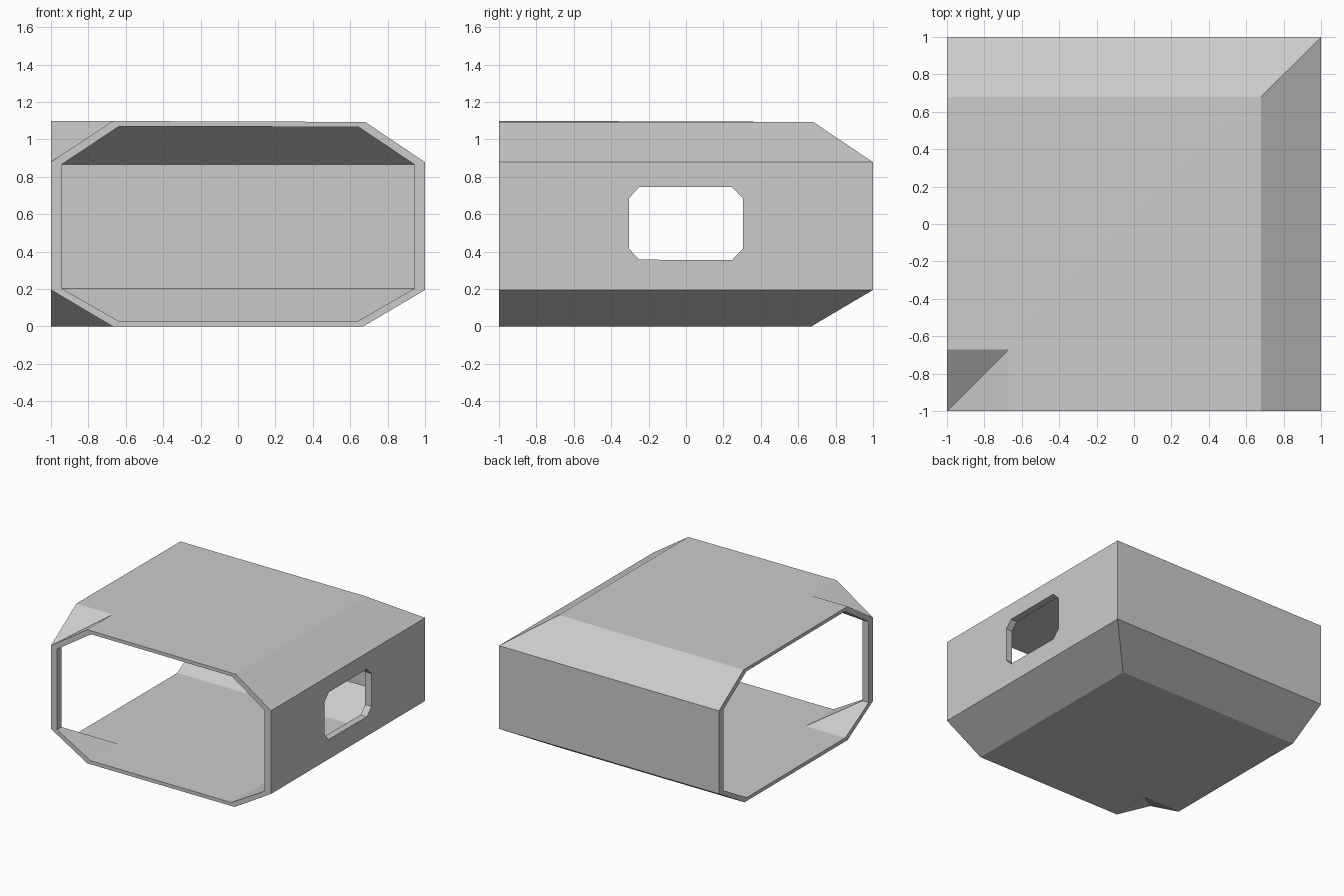
import bpy, bmesh

if "Cube" in bpy.data.objects:
    bpy.data.objects.remove(bpy.data.objects["Cube"])

# Cross-sections (offset across the tunnel, height)
OUTER = [(-1, .195), (-.67, 0), (.67, 0), (1, .195),
         (1, .878), (.68, 1.093), (-.67, 1.098), (-1, .88)]
INNER = [(-.943, .203), (-.64, .03), (.64, .028), (.943, .203),
         (.943, .866), (.645, 1.066), (-.635, 1.07), (-.943, .866)]
# Window outline (y, z)
WINDOW = [(-.305, .415), (-.25, .357), (.245, .354), (.305, .415),
          (.305, .685), (.245, .745), (-.25, .745), (-.305, .685)]


def make_object(name, bm):
    bmesh.ops.recalc_face_normals(bm, faces=bm.faces)
    mesh = bpy.data.meshes.new(name)
    bm.to_mesh(mesh)
    bm.free()
    obj = bpy.data.objects.new(name, mesh)
    bpy.context.collection.objects.link(obj)
    return obj


def bridge(bm, a, b):
    n = len(a)
    for i in range(n):
        j = (i + 1) % n
        bm.faces.new((a[i], a[j], b[j], b[i]))


def mitred_loops(bm, profile):
    # front opening, mitre at the corner, left opening
    stations = (lambda s: (s, -1), lambda s: (s, s), lambda s: (-1, s))
    return [[bm.verts.new((*f(s), z)) for s, z in profile] for f in stations]


# Corner tunnel shell: outer and inner skins joined by rims at both openings
bm = bmesh.new()
outer, inner = mitred_loops(bm, OUTER), mitred_loops(bm, INNER)
for skin in (outer, inner):
    bridge(bm, skin[0], skin[1])
    bridge(bm, skin[1], skin[2])
bridge(bm, outer[0], inner[0])
bridge(bm, outer[2], inner[2])
bmesh.ops.remove_doubles(bm, verts=bm.verts, dist=1e-5)
shell = make_object("corner_tunnel_shell", bm)

# Window cutter through the right wall
bm = bmesh.new()
near, far = [[bm.verts.new((x, y, z)) for y, z in WINDOW] for x in (.8, 1.2)]
bridge(bm, near, far)
bm.faces.new(near)
bm.faces.new(far)
cutter = make_object("window_cutter", bm)
cutter.hide_render = True

# Cut the window
cut = shell.modifiers.new("window", 'BOOLEAN')
cut.operation = 'DIFFERENCE'
cut.solver = 'EXACT'
cut.object = cutter
bpy.context.view_layer.objects.active = shell
shell.select_set(True)
bpy.ops.object.modifier_apply(modifier=cut.name)
bpy.data.objects.remove(cutter)
